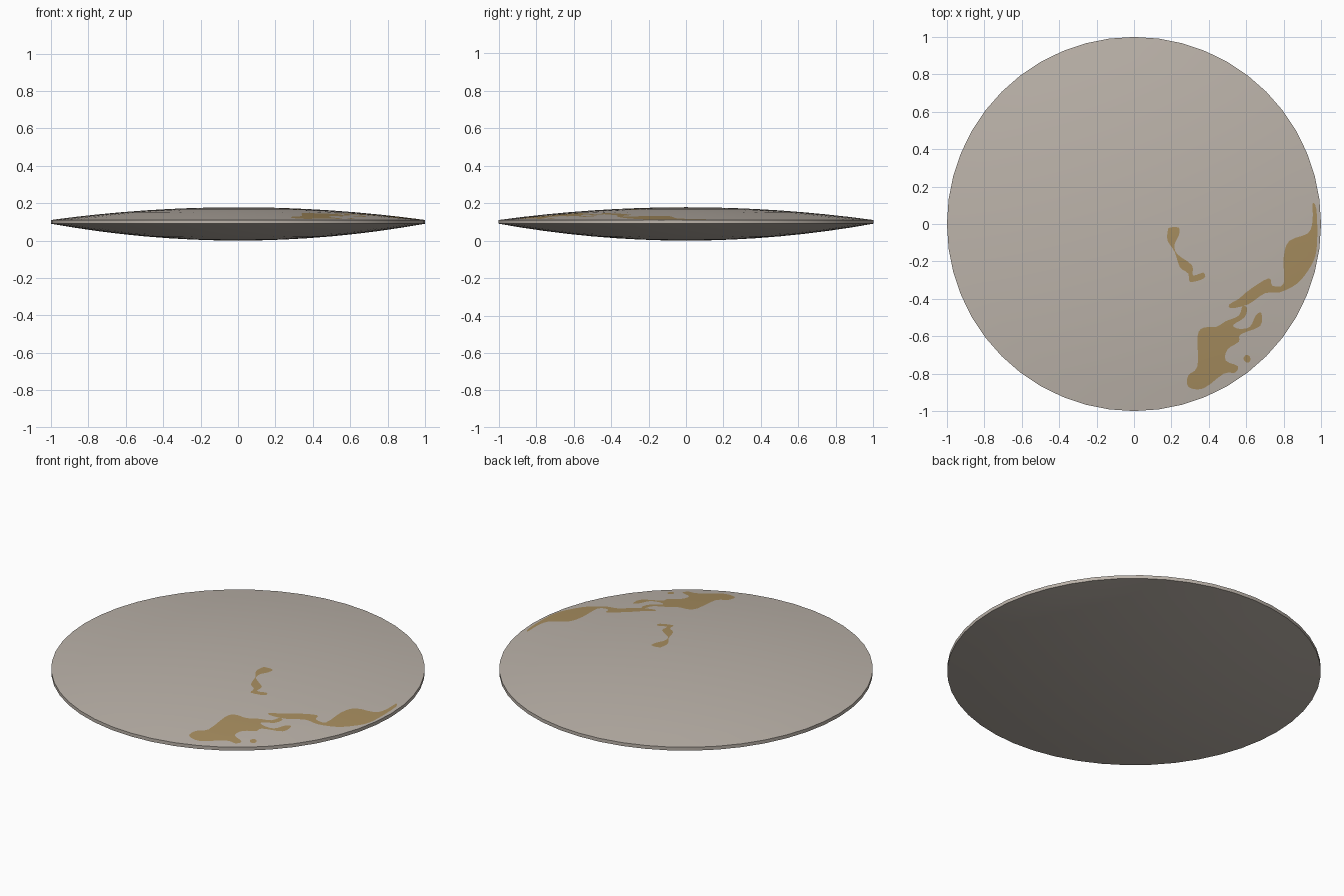
import bpy, bmesh, math
from mathutils import Vector
from mathutils.geometry import delaunay_2d_cdt

if "Cube" in bpy.data.objects:
    bpy.data.objects.remove(bpy.data.objects["Cube"])

SIDES, RINGS = 48, 8
RIM_TOP, RIM_LOW, TOP = 0.11, 0.09, 0.178


def material(name, rgb):
    m = bpy.data.materials.new(name)
    m.diffuse_color = (*rgb, 1)
    m.use_nodes = True
    m.node_tree.nodes["Principled BSDF"].inputs["Base Color"].default_value = m.diffuse_color
    return m


stone = material("warm grey", (0.50, 0.45, 0.40))
ochre = material("ochre stain", (0.39, 0.27, 0.115))


def ring(r):
    return [Vector((r * math.cos(2 * math.pi * i / SIDES), r * math.sin(2 * math.pi * i / SIDES)))
            for i in range(SIDES)]


def smooth_loop(pts, steps=3):
    """Closed Catmull-Rom curve through the points."""
    p, out, n = [Vector(q) for q in pts], [], len(pts)
    for i in range(n):
        a, b, c, d = p[i - 1], p[i], p[(i + 1) % n], p[(i + 2) % n]
        for k in range(steps):
            t = k / steps
            out.append(0.5 * (2 * b + (c - a) * t + (2 * a - 5 * b + 4 * c - d) * t * t
                              + (3 * b - a - 3 * c + d) * t ** 3))
    return out


def inside(pt, loop):
    hit = False
    for a, b in zip(loop, loop[1:] + loop[:1]):
        if (a.y > pt.y) != (b.y > pt.y) and pt.x < a.x + (b.x - a.x) * (pt.y - a.y) / (b.y - a.y):
            hit = not hit
    return hit


def finish(bm, name, mats):
    bmesh.ops.recalc_face_normals(bm, faces=bm.faces)
    me = bpy.data.meshes.new(name)
    bm.to_mesh(me)
    bm.free()
    for m in mats:
        me.materials.append(m)
    ob = bpy.data.objects.new(name, me)
    bpy.context.collection.objects.link(ob)
    return ob


# Stain outlines, seen from above
centre_streak = [(.19, -.02), (.24, -.02), (.24, -.06), (.217, -.11), (.23, -.16), (.31, -.22),
                 (.315, -.275), (.37, -.26), (.375, -.29), (.30, -.31), (.29, -.265), (.245, -.23),
                 (.218, -.15), (.18, -.09), (.18, -.04)]
rim_streak = [(.955, .11), (.975, .08), (.98, -.06), (.97, -.17), (.93, -.25), (.87, -.32), (.78, -.365),
              (.70, -.37), (.61, -.43), (.52, -.45), (.51, -.43), (.56, -.40), (.62, -.35), (.72, -.29),
              (.74, -.33), (.80, -.32), (.80, -.18), (.83, -.09), (.93, -.05), (.955, .02)]
front_patch = [(.49, -.52), (.56, -.49), (.58, -.44), (.605, -.45), (.59, -.50), (.53, -.54), (.56, -.56),
               (.62, -.55), (.65, -.49), (.68, -.475), (.675, -.545), (.57, -.59), (.56, -.63), (.50, -.67),
               (.49, -.73), (.555, -.76), (.54, -.795), (.48, -.80), (.37, -.88), (.29, -.87), (.29, -.81),
               (.34, -.76), (.34, -.60), (.37, -.555), (.44, -.55)]
small_spot = [(.585, -.72), (.60, -.70), (.62, -.71), (.62, -.735), (.60, -.74)]
stains = [smooth_loop(s) for s in (centre_streak, rim_streak, front_patch, small_spot)]

# Domed top, with the stains cut in as faces
points, edges = [Vector((0, 0))], []
for k in range(1, RINGS + 1):
    points += ring(k / RINGS)
for loop in stains:
    s = len(points)
    points += loop
    edges += [(s + i, s + (i + 1) % len(loop)) for i in range(len(loop))]
verts, _, faces, *_ = delaunay_2d_cdt(points, edges, [], 0, 1e-5)
bm = bmesh.new()
bv = [bm.verts.new((v.x, v.y, RIM_TOP + (TOP - RIM_TOP) * (1 - v.length_squared))) for v in verts]
for f in faces:
    face = bm.faces.new([bv[i] for i in f])
    c = sum((verts[i] for i in f), Vector((0, 0))) / len(f)
    face.material_index = int(any(inside(c, s) for s in stains))
    face.smooth = True
finish(bm, "top_dome", [stone, ochre])

# Rim band and curved underside
bm = bmesh.new()
rows = [[bm.verts.new((p.x, p.y, z)) for p in ring(r)] for r, z in
        [(1, RIM_TOP)] + [(k / RINGS, RIM_LOW * (k / RINGS) ** 2) for k in range(RINGS, 0, -1)]]
for a, b in zip(rows, rows[1:]):
    for i in range(SIDES):
        j = (i + 1) % SIDES
        bm.faces.new((a[i], a[j], b[j], b[i]))
tip = bm.verts.new((0, 0, 0))
for i in range(SIDES):
    bm.faces.new((rows[-1][i], rows[-1][(i + 1) % SIDES], tip))
ob = finish(bm, "rim_and_underside", [stone])
if sum(f.normal.z for f in ob.data.polygons) > 0:
    ob.data.flip_normals()
bpy.context.view_layer.objects.active = ob
ob.select_set(True)
bpy.ops.object.shade_smooth_by_angle(angle=math.radians(30))
